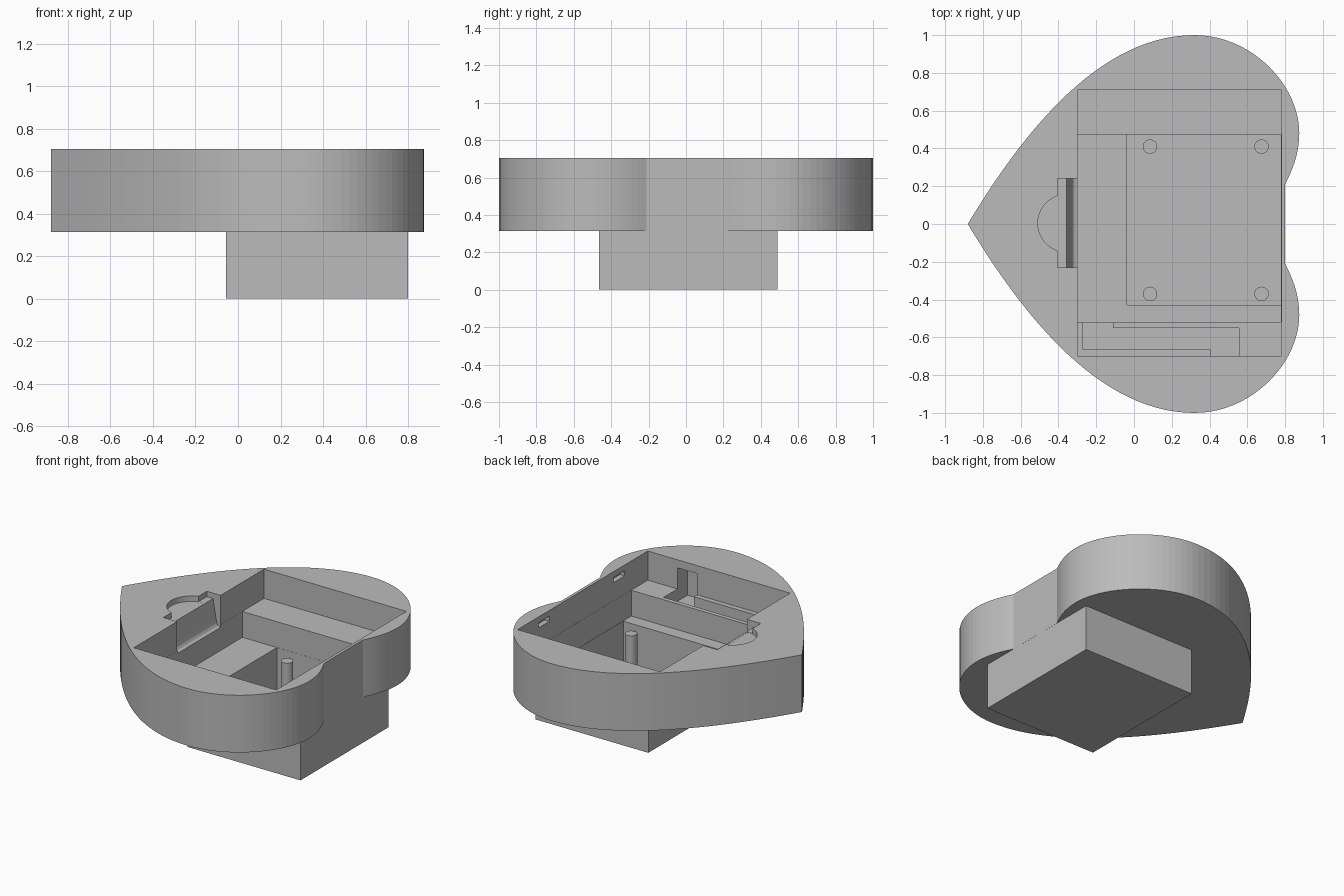
import bpy, bmesh, math
from mathutils import Vector
from mathutils.geometry import interpolate_bezier

if "Cube" in bpy.data.objects:
    bpy.data.objects.remove(bpy.data.objects["Cube"])

grey = bpy.data.materials.new("plain_grey")
grey.diffuse_color = (0.5, 0.5, 0.5, 1)
grey.use_nodes = True
grey.node_tree.nodes["Principled BSDF"].inputs["Base Color"].default_value = grey.diffuse_color


def prism(name, pts, lo, hi, axis="z"):
    """Extrude a 2D outline: (x, y) along z, or (x, z) along y."""
    def at(p, h):
        return (p[0], p[1], h) if axis == "z" else (p[0], h, p[1])
    bm = bmesh.new()
    face = bm.faces.new([bm.verts.new(at(p, lo)) for p in pts])
    out = bmesh.ops.extrude_face_region(bm, geom=[face])
    step = Vector(at((0, 0), hi - lo))
    bmesh.ops.translate(bm, vec=step, verts=[g for g in out["geom"] if isinstance(g, bmesh.types.BMVert)])
    bmesh.ops.recalc_face_normals(bm, faces=bm.faces)
    me = bpy.data.meshes.new(name)
    bm.to_mesh(me)
    bm.free()
    me.materials.append(grey)
    ob = bpy.data.objects.new(name, me)
    bpy.context.collection.objects.link(ob)
    return ob


def box(name, x0, x1, y0, y1, z0, z1):
    return prism(name, [(x0, y0), (x1, y0), (x1, y1), (x0, y1)], z0, z1)


def circle(cx, cy, r, n):
    return [(cx + r * math.cos(2 * math.pi * i / n), cy + r * math.sin(2 * math.pi * i / n)) for i in range(n)]


def combine(target, tool, op):
    """Apply a boolean and discard the tool object."""
    mod = target.modifiers.new("bool", "BOOLEAN")
    mod.operation, mod.solver, mod.object = op, "EXACT", tool
    dg = bpy.context.evaluated_depsgraph_get()
    me = bpy.data.meshes.new_from_object(target.evaluated_get(dg))
    target.modifiers.clear()
    target.data = me
    bpy.data.objects.remove(tool)


# Heart outline: three bezier pieces, mirrored across y = 0
curves = [
    [(-.88, 0), (-.55, .55), (-.15, 1), (.32, 1)],
    [(.32, 1), (.62, 1), (.875, .74), (.875, .48)],
    [(.875, .48), (.875, .36), (.83, .27), (.80, .21)],
]
half = []
for c, n in zip(curves, (28, 22, 9)):
    pts = interpolate_bezier(*[Vector((x, y, 0)) for x, y in c], n)
    half += [(p.x, p.y) for p in (pts if not half else pts[1:])]
outline = half + [(x, -y) for x, y in reversed(half[1:])]

TOP = .705
body = prism("heart_case", outline, .313, TOP)

# Lower box
combine(body, box("tool", -.057, .7995, -.465, .49, 0, .5), "UNION")

# Stepped cavity, from the wide top down to the deep well
cuts = [
    box("tool", -.30, .78, -.70, .71, .505, .9),
    box("tool", -.299, .779, -.52, .475, .328, .85),
    box("tool", -.037, .777, -.43, .474, .02, .8),
]

# Cable channel in the front ledge, with its socket in the wall
cuts.append(prism("tool", [(-.27, -.50), (-.27, -.665), (.405, -.665), (.405, -.695),
                           (.555, -.695), (.555, -.55), (-.11, -.55), (-.11, -.50)], .42, .6))
cuts.append(box("tool", .406, .554, -.81, -.66, .421, .65))

# Lid latch slots in the right wall
for y in (-.39, .425):
    cuts.append(box("tool", .75, .815, y - .06, y + .06, .63, .665))

# Latch notch with rounded foot, and finger scoop
cuts.append(prism("tool", [(-.405, .668), (-.357, .668), (-.333, .53), (-.328, .508), (-.319, .493),
                           (-.305, .486), (-.27, .486), (-.27, .8), (-.405, .8)], -.23, .24, "y"))
cuts.append(prism("tool", circle(-.356, .004, .153, 48), .667, .82))

# The scoop stops at the notch's inner edge
combine(cuts[-1], box("tool", -.37, 0, -.5, .5, .5, .95), "DIFFERENCE")

for c in cuts:
    combine(body, c, "DIFFERENCE")

# Mounting pegs
for i, (x, y) in enumerate([(.085, .41), (.675, .41), (.085, -.37), (.675, -.37)]):
    prism(f"mounting_peg_{i + 1}", circle(x, y, .038, 32), .01, .295)
